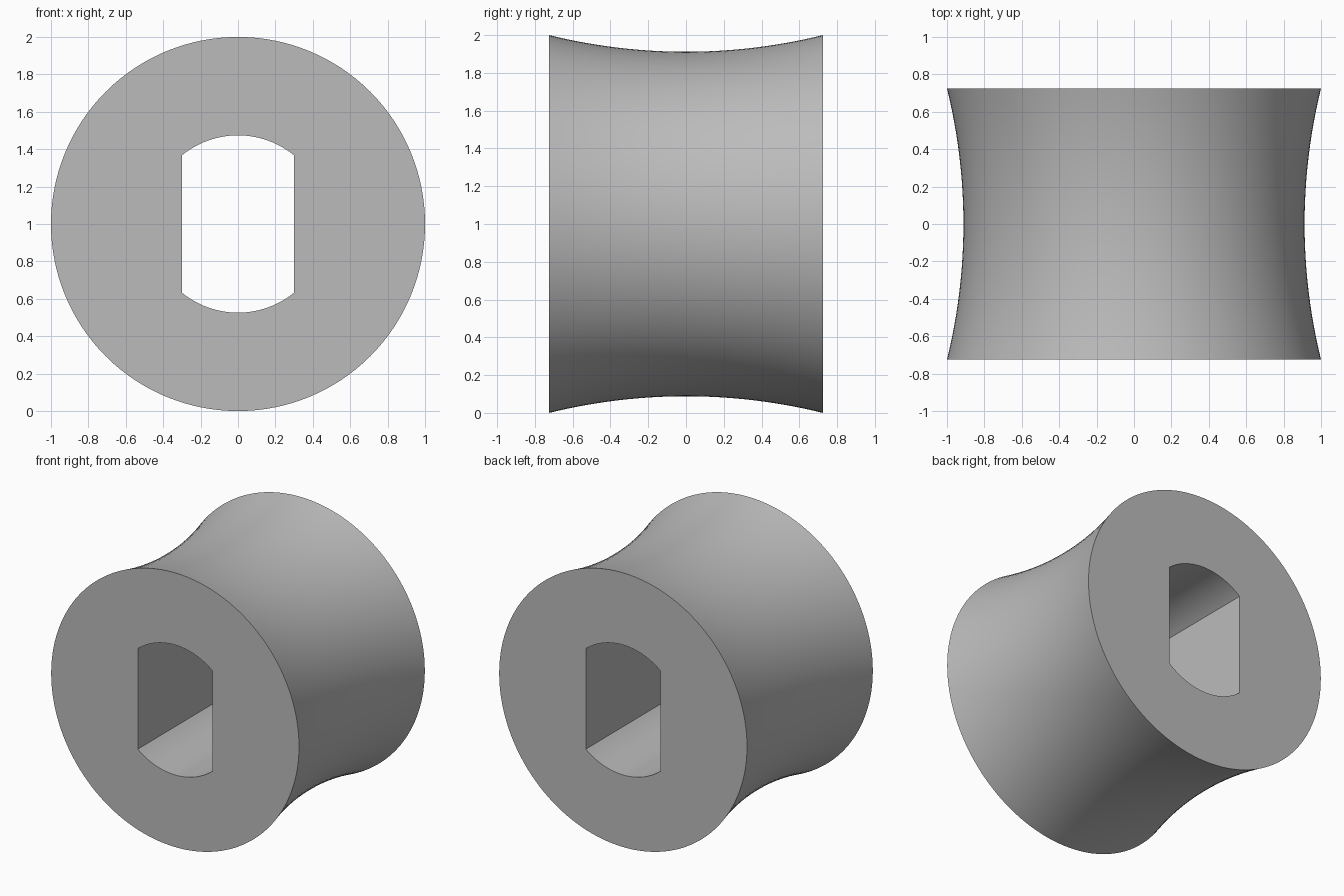
import bpy, bmesh
from math import cos, sin, pi, radians, sqrt

cube = bpy.data.objects.get("Cube")
if cube:
    bpy.data.objects.remove(cube, do_unlink=True)

SEGMENTS = 128
HALF_LENGTH = 0.725
RIM, NECK, BORE = 1.0, 0.912, 0.474
CENTRE_Z = 1.0
PROFILE_STEPS = 24
FLAT_X = BORE * cos(2 * pi * 18 / SEGMENTS)   # bore flats start on a segment

grey = bpy.data.materials.new("plain grey")
grey.use_nodes = True
colour = (0.5, 0.5, 0.5, 1)
grey.diffuse_color = colour
grey.node_tree.nodes["Principled BSDF"].inputs["Base Color"].default_value = colour

bm = bmesh.new()


def ring(y, radius, limit=9.0):
    """Circle around the y axis, with its sides cut flat at x = +-limit."""
    verts = []
    for i in range(SEGMENTS):
        a = 2 * pi * i / SEGMENTS
        x = max(-limit, min(limit, radius * cos(a)))
        verts.append(bm.verts.new((x, y, CENTRE_Z + radius * sin(a))))
    return verts


# Concave outer wall, following a circular arc
sag = RIM - NECK
arc = (HALF_LENGTH ** 2 + sag ** 2) / (2 * sag)
rings = []
for k in range(PROFILE_STEPS + 1):
    y = HALF_LENGTH * (2 * k / PROFILE_STEPS - 1)
    rings.append(ring(y, NECK + arc - sqrt(arc ** 2 - y ** 2)))

# Straight bore with two flat sides, closing the loop of rings
rings.append(ring(HALF_LENGTH, BORE, FLAT_X))
rings.append(ring(-HALF_LENGTH, BORE, FLAT_X))

for a, b in zip(rings, rings[1:] + rings[:1]):
    for i in range(SEGMENTS):
        j = (i + 1) % SEGMENTS
        bm.faces.new((a[i], a[j], b[j], b[i]))
bmesh.ops.recalc_face_normals(bm, faces=bm.faces)

mesh = bpy.data.meshes.new("concave_roller")
bm.to_mesh(mesh)
bm.free()
mesh.materials.append(grey)
roller = bpy.data.objects.new("concave_roller", mesh)
bpy.context.collection.objects.link(roller)

# Smooth curves, crisp rims and bore corners
bpy.ops.object.select_all(action='DESELECT')
roller.select_set(True)
bpy.context.view_layer.objects.active = roller
bpy.ops.object.shade_smooth_by_angle(angle=radians(30))
